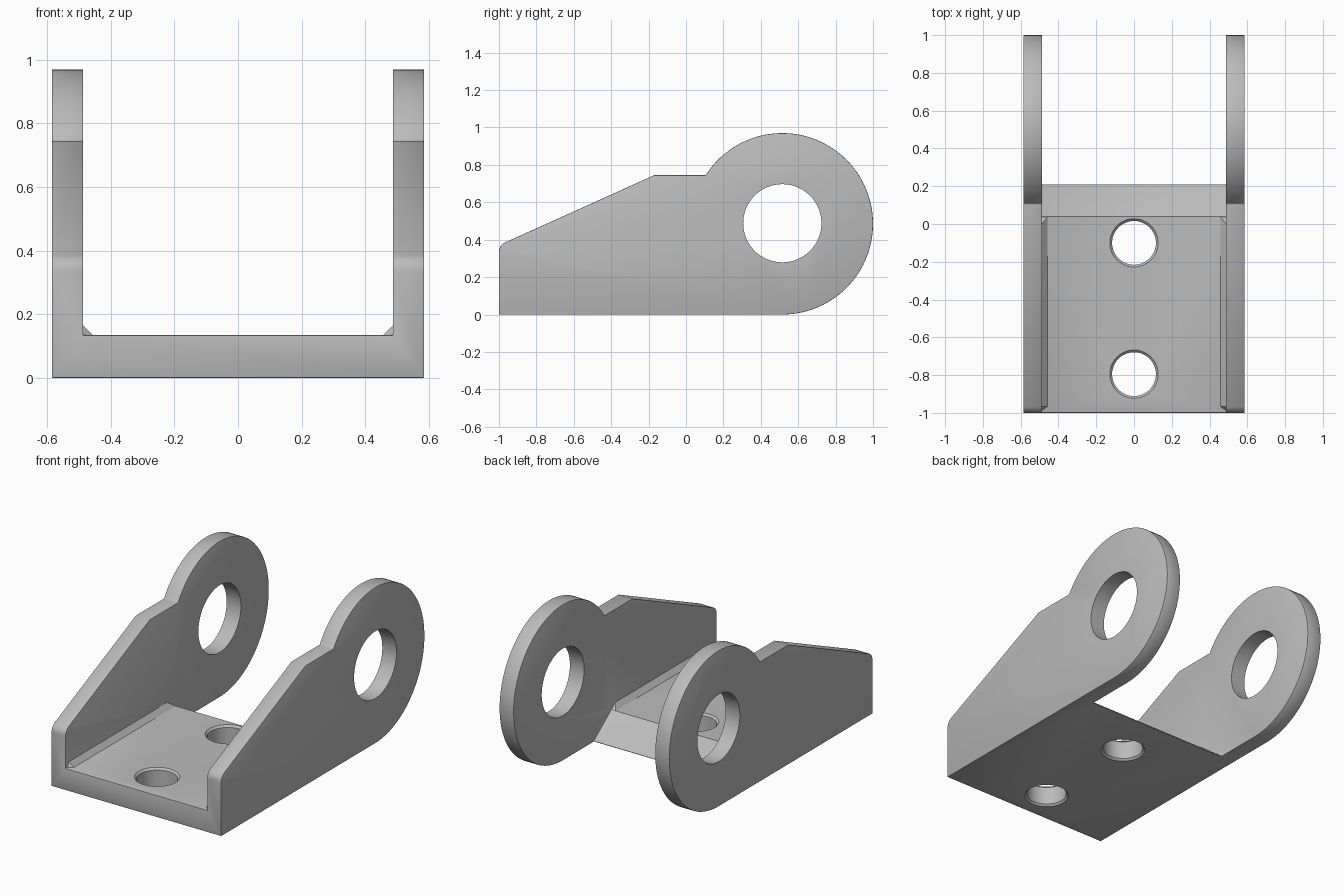
import bpy
import bmesh
from math import cos, sin, pi, radians, asin

if "Cube" in bpy.data.objects:
    bpy.data.objects.remove(bpy.data.objects["Cube"], do_unlink=True)

HALF_W, INNER, FLOOR = 0.585, 0.487, 0.135
EYE_Y, EYE_Z, EYE_R = 0.515, 0.485, 0.485
SHOULDER = 0.745

grey = bpy.data.materials.new("plain grey")
grey.use_nodes = True
GREY = (0.5, 0.5, 0.5, 1)
grey.diffuse_color = GREY
grey.node_tree.nodes["Principled BSDF"].inputs["Base Color"].default_value = GREY


def make_object(name, bm):
    bmesh.ops.recalc_face_normals(bm, faces=bm.faces)
    mesh = bpy.data.meshes.new(name)
    bm.to_mesh(mesh)
    bm.free()
    mesh.materials.append(grey)
    obj = bpy.data.objects.new(name, mesh)
    bpy.context.collection.objects.link(obj)
    return obj


def loft(name, sections):
    """Solid through a list of matching closed sections."""
    bm = bmesh.new()
    rings = [[bm.verts.new(p) for p in s] for s in sections]
    for a, b in zip(rings, rings[1:]):
        for i in range(len(a)):
            j = (i + 1) % len(a)
            bm.faces.new((a[i], a[j], b[j], b[i]))
    bm.faces.new(rings[0])
    bm.faces.new(rings[-1])
    return make_object(name, bm)


def side_prism(name, profile, half):
    return loft(name, [[(x, y, z) for y, z in profile] for x in (-half, half)])


def arc(cy, cz, r, start, end, n):
    return [(cy + r * cos(start + (end - start) * i / n),
             cz + r * sin(start + (end - start) * i / n)) for i in range(n + 1)]


def apply_modifier(obj, kind, **settings):
    mod = obj.modifiers.new(kind.title(), kind)
    for key, value in settings.items():
        setattr(mod, key, value)
    bpy.ops.object.select_all(action='DESELECT')
    bpy.context.view_layer.objects.active = obj
    obj.select_set(True)
    bpy.ops.object.modifier_apply(modifier=mod.name)


def cut(obj, cutter):
    cutter.hide_render = True
    apply_modifier(obj, 'BOOLEAN', operation='DIFFERENCE', solver='EXACT', object=cutter)
    bpy.data.objects.remove(cutter, do_unlink=True)


# Side outline: sloped arm, flat shoulder and round eye
notch = pi - asin((SHOULDER - EYE_Z) / EYE_R)
outline = [(-1, 0)]
outline += arc(-0.945, 0.335, 0.055, pi, radians(115), 6)
outline += [(-0.17, SHOULDER)]
outline += arc(EYE_Y, EYE_Z, EYE_R, notch, -pi / 2, 72)
bracket = side_prism("bracket", outline, HALF_W)

# Channel between the arms, leaving the floor with its sloped rear end
channel = [(-1.2, FLOOR), (0.04, FLOOR), (0.21, 0.006), (0.21, -0.2),
           (1.2, -0.2), (1.2, 1.2), (-1.2, 1.2)]
cut(bracket, side_prism("channel_cutter", channel, INNER))

# Softened outer edges
apply_modifier(bracket, 'BEVEL', width=0.007, segments=2, limit_method='ANGLE',
               angle_limit=radians(50))

# Pivot bore through both eyes
cut(bracket, side_prism("bore_cutter",
                        arc(EYE_Y, EYE_Z + 0.003, 0.209, 0, 2 * pi, 64)[:-1], 1))

# Bolt holes with chamfered rims
for y in (-0.1, -0.795):
    steps = ((-0.02, 0.148), (0.012, 0.116), (FLOOR - 0.012, 0.116), (FLOOR + 0.02, 0.148))
    cut(bracket, loft("bolt_cutter", [
        [(px, py, z) for px, py in arc(0, y, r, 0, 2 * pi, 48)[:-1]] for z, r in steps]))

# Sloped fillet strips along the inner corners
LEG = 0.032
for side, label in ((1, "left"), (-1, "right")):
    wall, sunk, top = side * (INNER + 0.002), side * (INNER - LEG), FLOOR + LEG
    low = FLOOR - 0.002
    loft(label + "_fillet", [
        [(wall, -0.99, low), (sunk, -0.965, low), (wall, -0.965, top)],
        [(wall, 0.04, low), (sunk, 0.04, low), (wall, 0.0, top)]])

bpy.ops.object.select_all(action='DESELECT')
bracket.select_set(True)
bpy.context.view_layer.objects.active = bracket
bpy.ops.object.shade_smooth_by_angle(angle=radians(30))
